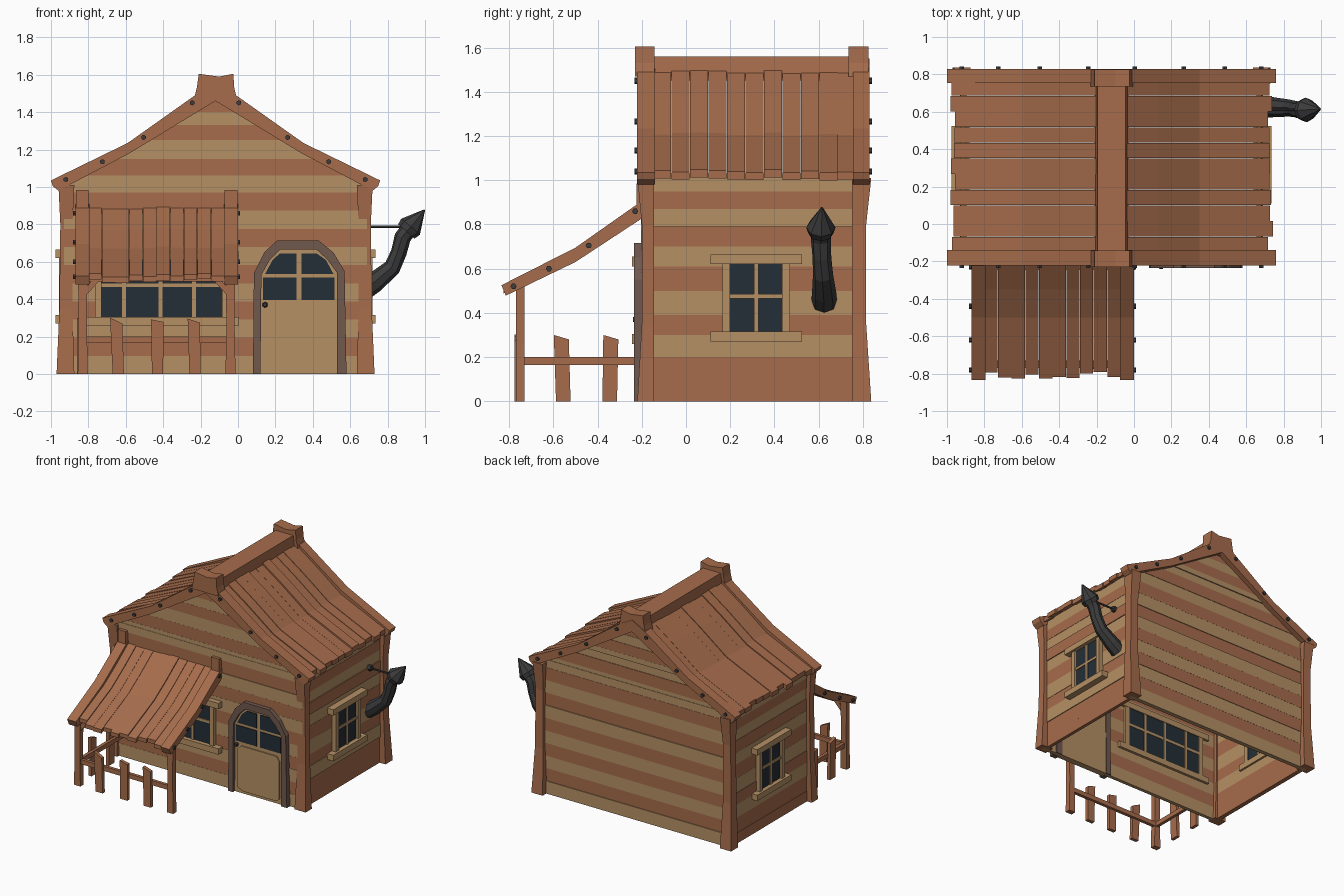
import bpy, bmesh, math, random
from mathutils import Vector

if "Cube" in bpy.data.objects:
    bpy.data.objects.remove(bpy.data.objects["Cube"])

random.seed(4)
C = -0.12  # house centre line in x


def material(name, rgb):
    m = bpy.data.materials.new(name)
    m.diffuse_color = (*rgb, 1)
    m.use_nodes = True
    m.node_tree.nodes["Principled BSDF"].inputs["Base Color"].default_value = m.diffuse_color
    return m


BROWN = material("brown wood", (0.38, 0.15, 0.072))
LIGHT = material("light wood", (0.46, 0.28, 0.13))
GREY = material("grey brown wood", (0.16, 0.098, 0.076))
GLASS = material("dark glass", (0.018, 0.028, 0.038))
METAL = material("dark metal", (0.045, 0.045, 0.047))


def jit(a):
    return random.uniform(-a, a)


def build(name, verts, faces, mat):
    me = bpy.data.meshes.new(name)
    me.from_pydata(verts, [], faces)
    bm = bmesh.new()
    bm.from_mesh(me)
    bmesh.ops.recalc_face_normals(bm, faces=bm.faces)
    bm.to_mesh(me)
    bm.free()
    me.materials.append(mat)
    ob = bpy.data.objects.new(name, me)
    bpy.context.collection.objects.link(ob)
    return ob


def loft(name, rings, mat):
    """Closed solid through rings with equal point counts."""
    n = len(rings[0])
    faces = [tuple(range(n)), tuple(range((len(rings) - 1) * n, len(rings) * n))]
    for r in range(len(rings) - 1):
        for i in range(n):
            j = (i + 1) % n
            faces.append((r * n + i, r * n + j, r * n + n + j, r * n + n + i))
    return build(name, [tuple(p) for ring in rings for p in ring], faces, mat)


def prism(name, pts, axis, a, b, mat):
    """Extrude a 2D polygon along an axis from a to b."""
    put = {"x": lambda u, v, w: (w, u, v), "y": lambda u, v, w: (u, w, v),
           "z": lambda u, v, w: (u, v, w)}[axis]
    return loft(name, [[put(u, v, w) for u, v in pts] for w in (a, b)], mat)


def rect(u0, u1, v0, v1):
    return [(u0, v0), (u1, v0), (u1, v1), (u0, v1)]


def box(name, x0, x1, y0, y1, z0, z1, mat):
    return prism(name, rect(x0, x1, y0, y1), "z", z0, z1, mat)


def strip(top, t):
    return top + [(u, v - t) for u, v in reversed(top)]


def tube(name, path, radii, sides, mat):
    pts = [Vector(p) for p in path]
    rings = []
    for i, p in enumerate(pts):
        d = (pts[min(i + 1, len(pts) - 1)] - pts[max(i - 1, 0)]).normalized()
        q = d.to_track_quat("Z", "X" if abs(d.y) > 0.9 else "Y")
        rings.append([p + q @ Vector((radii[i] * math.cos(k * math.tau / sides),
                                      radii[i] * math.sin(k * math.tau / sides), 0))
                      for k in range(sides)])
    return loft(name, rings, mat)


def bolt(x, y, z, axis):
    d = Vector((0.012, 0, 0)) if axis == "x" else Vector((0, 0.012, 0))
    p = Vector((x, y, z))
    tube("bolt", [p - d, p + d], [0.014, 0.014], 6, METAL)


# Front and back walls with gables: alternating planks cut to the roof line
def half_width(z):
    if z < 1.03:
        return 0.81
    if z < 1.21:
        return 0.81 - (z - 1.03) / 0.18 * 0.36
    return max(0.45 * (1.48 - z) / 0.27, 0.003)


bands = [i * 0.097 for i in range(11)] + [1.03, 1.06, 1.15, 1.21, 1.25, 1.33, 1.4, 1.475]
tones = "LDLDLDLDLDLLDLLDLD"
for y, s in ((-0.17, -1), (0.76, 1)):
    for z0, z1, t in zip(bands, bands[1:], tones):
        a, b = half_width(z0 + 1e-4), half_width(z1 - 1e-4)
        poly = [(C - a, z0), (C + a, z0), (C + b, z1), (C - b, z1)]
        prism("end_wall_plank", poly, "y", y, y + s * (0.03 + jit(0.005)),
              LIGHT if t == "L" else BROWN)

# Side walls
bands = [0, 0.08, 0.2, 0.3, 0.39, 0.5, 0.61, 0.7, 0.79, 0.87, 0.95, 1.03]
for s in (-1, 1):
    for z0, z1, t in zip(bands, bands[1:], "DDLDLDLDLDL"):
        prism("side_wall_plank", rect(-0.18, 0.78, z0, z1), "x", C + s * 0.775,
              C + s * (0.805 + jit(0.005)), LIGHT if t == "L" else BROWN)

# Flared corner posts
for s in (-1, 1):
    for y_in, y_bot, y_top in ((-0.145, -0.22, -0.2), (0.75, 0.838, 0.815)):
        rings = []
        for z, xi, xo, yo in ((0, 0.755, 0.85, y_bot), (0.35, 0.765, 0.835, y_top),
                              (0.8, 0.765, 0.83, y_top), (1.01, 0.755, 0.84, y_bot)):
            rings.append([(C + s * xi, y_in, z), (C + s * xo, y_in, z),
                          (C + s * xo, yo, z), (C + s * xi, yo, z)])
        loft("corner_post", rings, BROWN)

# Roof: planks down each slope, end boards, bolts
for s in (-1, 1):
    n = 11
    for i in range(n):
        y0 = -0.15 + i * 0.92 / n
        e, dz = 0.85 + jit(0.014), jit(0.007)
        top = [(0.02, 1.535), (0.25, 1.375), (0.47, 1.21), (e, 1.215 - (e - 0.47) * 0.46)]
        prism("roof_plank", strip([(C + s * u, z + dz) for u, z in top], 0.035), "y",
              y0, y0 + 0.92 / n - 0.002, BROWN)
    board = [(0, 1.55), (0.1, 1.497), (0.47, 1.235), (0.88, 1.035), (0.87, 1.005),
             (0.84, 0.98), (0.46, 1.18), (0, 1.46)]
    for y0, y1, yb in ((-0.222, -0.14, -0.222), (0.755, 0.83, 0.83)):
        prism("roof_end_board", [(C + s * u, z) for u, z in board], "y", y0, y1, BROWN)
        for u, z in ((0.8, 1.04), (0.605, 1.135), (0.385, 1.265), (0.125, 1.45)):
            bolt(C + s * u, yb, z, "y")

# Ridge beam and end caps
prism("ridge_beam", [(C - 0.09, 1.45), (C + 0.09, 1.45), (C + 0.075, 1.56), (C - 0.075, 1.56)],
      "y", -0.15, 0.8, BROWN)
cap = [(-0.115, 1.47), (0.115, 1.47), (0.1, 1.53), (0.095, 1.605), (0.02, 1.59), (-0.09, 1.605), (-0.1, 1.53)]
for y0, y1 in ((-0.23, -0.143), (0.735, 0.825)):
    prism("ridge_cap", [(C + u, z) for u, z in cap], "y", y0, y1, BROWN)

# Porch roof
n = 10
for i in range(n):
    x0 = -0.8 + i * 0.73 / n
    e, dz = -0.81 + jit(0.018), jit(0.006)
    top = [(-0.18, 0.9), (-0.35, 0.775), (-0.5, 0.675), (e, 0.675 + (e + 0.5) * 0.47)]
    prism("porch_plank", strip([(y, z + dz) for y, z in top], 0.03), "x", x0, x0 + 0.071, BROWN)
rail = [(-0.18, 0.92), (-0.5, 0.695), (-0.835, 0.525), (-0.815, 0.478), (-0.5, 0.63), (-0.18, 0.84)]
for x0, x1, xb in ((-0.87, -0.795, -0.87), (-0.075, 0.0, 0.0)):
    prism("porch_side_board", rail, "x", x0, x1, BROWN)
    box("porch_top_block", x0 + 0.004, x1 - 0.004, -0.225, -0.17, 0.84, 0.985, BROWN)
    for y, z in ((-0.78, 0.52), (-0.62, 0.6), (-0.44, 0.705), (-0.23, 0.86)):
        bolt(xb, y, z, "x")

# Porch posts, beam and braces
box("porch_beam", -0.84, -0.03, -0.77, -0.735, 0.495, 0.53, BROWN)
for x, s in ((-0.83, 1), (-0.04, -1)):
    loft("porch_post", [[(x - w, -0.77, z), (x + w, -0.77, z), (x + w, -0.73, z), (x - w, -0.73, z)]
                        for z, w in ((0, 0.027), (0.25, 0.022), (0.53, 0.025))], BROWN)
    prism("porch_brace", [(x, 0.4), (x + s * 0.09, 0.5), (x + s * 0.05, 0.5), (x, 0.445)],
          "y", -0.765, -0.738, BROWN)

# Fence along the front and left of the porch
box("front_rail", -0.84, -0.03, -0.755, -0.73, 0.165, 0.2, BROWN)
box("left_rail", -0.84, -0.815, -0.75, -0.19, 0.165, 0.2, BROWN)
for x in (-0.64, -0.43, -0.23):
    a = jit(0.012)
    prism("front_picket", [(x - 0.03, 0), (x + 0.03, 0), (x + 0.033 + a, 0.28 + a), (x - 0.033 + a, 0.29 - a)],
          "y", -0.775, -0.748, BROWN)
for y, a in ((-0.555, -0.008), (-0.345, 0.006)):
    prism("left_picket", [(y - 0.033, 0), (y + 0.033, 0), (y + 0.033 + a, 0.28), (y - 0.035 + a, 0.3)],
          "x", -0.86, -0.835, BROWN)


# Windows: glass, frame, glazing bars, lintel and sill
def window(name, axis, face, s, u0, u1, z0, z1, bars, zbar):
    def part(label, u, v, w, z, out, inn, mat):
        prism(name + label, rect(u, v, w, z), axis, face + s * out, face - s * inn, mat)
    part("_glass", u0, u1, z0, z1, 0.012, 0.042, GLASS)
    for u in bars:
        part("_bar", u - 0.01, u + 0.01, z0, z1, 0.02, 0.046, LIGHT)
    part("_bar", u0, u1, zbar - 0.01, zbar + 0.01, 0.019, 0.045, LIGHT)
    for a, b in ((u0 - 0.035, u0), (u1, u1 + 0.035)):
        part("_jamb", a, b, z0, z1, 0.028, 0.048, LIGHT)
    part("_lintel", u0 - 0.09, u1 + 0.09, z1 - 0.005, z1 + 0.04, 0.045, 0.05, LIGHT)
    part("_sill", u0 - 0.09, u1 + 0.09, z0 - 0.04, z0 + 0.005, 0.045, 0.05, LIGHT)


window("front_window", "y", -0.2, -1, -0.73, -0.085, 0.3, 0.615, (-0.61, -0.415, -0.235), 0.475)
for s, n in ((-1, "left_window"), (1, "right_window")):
    window(n, "x", C + s * 0.81, s, 0.2, 0.435, 0.31, 0.625, (0.318,), 0.475)

# Door with arched frame
outer = [(0.08, 0), (0.085, 0.54), (0.14, 0.65), (0.21, 0.715), (0.43, 0.715), (0.51, 0.65), (0.57, 0.55), (0.58, 0)]
inner = [(0.12, 0), (0.125, 0.53), (0.17, 0.61), (0.225, 0.665), (0.42, 0.665), (0.48, 0.61), (0.53, 0.54), (0.53, 0)]
for i in range(len(outer) - 1):
    prism("door_frame", [outer[i], outer[i + 1], inner[i + 1], inner[i]], "y", -0.235, -0.16, GREY)
prism("door", inner, "y", -0.212, -0.165, LIGHT)
prism("door_panel", [(0.15, 0.04), (0.2, 0.02), (0.48, 0.02), (0.505, 0.04), (0.505, 0.33), (0.48, 0.365),
                     (0.18, 0.365), (0.15, 0.34)], "y", -0.22, -0.21, LIGHT)
for pane in (rect(0.135, 0.312, 0.395, 0.515), rect(0.34, 0.515, 0.395, 0.515),
             [(0.145, 0.535), (0.312, 0.535), (0.312, 0.645), (0.225, 0.645), (0.185, 0.61)],
             [(0.34, 0.535), (0.51, 0.535), (0.47, 0.61), (0.42, 0.645), (0.34, 0.645)]):
    prism("door_pane", pane, "y", -0.218, -0.21, GLASS)
tube("door_knob", [(0.145, -0.21, 0.37), (0.145, -0.23, 0.37), (0.145, -0.24, 0.37)],
     [0.01, 0.016, 0.01], 6, METAL)

# Stove pipe with conical cap and wall strut
tube("stove_pipe", [(0.67, 0.625, 0.45), (0.73, 0.625, 0.49), (0.825, 0.62, 0.57), (0.86, 0.615, 0.65),
                    (0.88, 0.61, 0.73), (0.925, 0.61, 0.79)], [0.058, 0.055, 0.046, 0.043, 0.045, 0.045], 8, METAL)
tube("pipe_cap", [(0.9, 0.61, 0.762), (0.922, 0.61, 0.787), (0.997, 0.615, 0.877)],
     [0.058, 0.066, 0.004], 8, METAL)
tube("pipe_strut", [(0.68, 0.61, 0.787), (0.89, 0.61, 0.787)], [0.007, 0.007], 6, METAL)
tube("strut_flange", [(0.68, 0.61, 0.787), (0.712, 0.61, 0.787)], [0.022, 0.022], 6, METAL)
